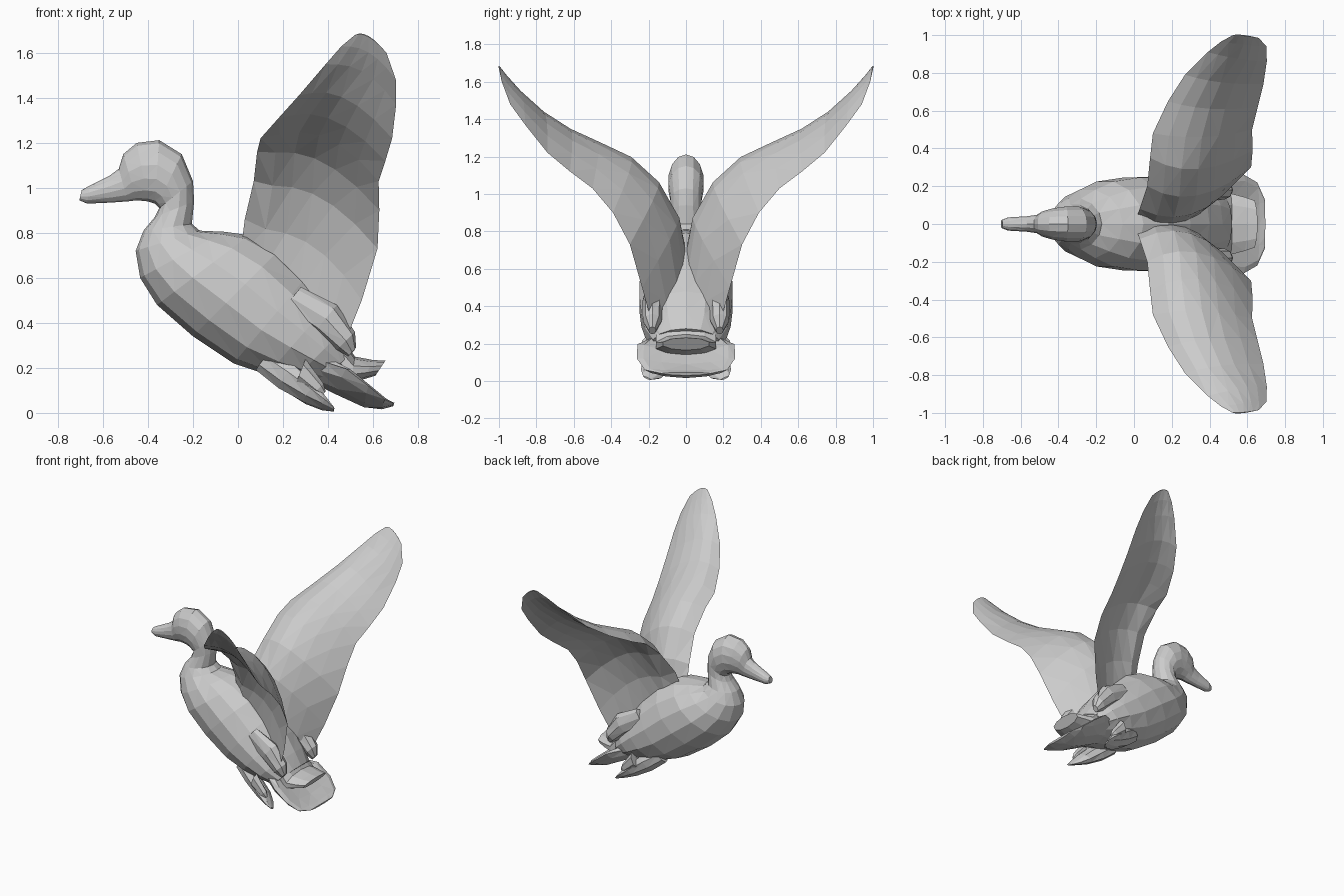
import bpy
import bmesh
import math
from mathutils import Vector

default = bpy.data.objects.get("Cube")
if default:
    bpy.data.objects.remove(default, do_unlink=True)

# One plain grey covers the whole bird
grey = bpy.data.materials.new("plain grey")
grey.use_nodes = True
colour = (0.6, 0.6, 0.6, 1)
grey.diffuse_color = colour
grey.node_tree.nodes["Principled BSDF"].inputs["Base Color"].default_value = colour


def skin(name, rings, mirrored=False):
    """Join closed rings of points into a capped, faceted solid."""
    bm = bmesh.new()
    loops = [[bm.verts.new(p) for p in ring] for ring in rings]
    count = len(loops[0])
    for a, b in zip(loops, loops[1:]):
        for i in range(count):
            j = (i + 1) % count
            bm.faces.new((a[i], a[j], b[j], b[i]))
    bm.faces.new(loops[0])
    bm.faces.new(loops[-1])
    bmesh.ops.triangulate(bm, faces=bm.faces[:])
    bmesh.ops.recalc_face_normals(bm, faces=bm.faces[:])
    mesh = bpy.data.meshes.new(name)
    bm.to_mesh(mesh)
    bm.free()
    mesh.materials.append(grey)
    obj = bpy.data.objects.new(name, mesh)
    bpy.context.collection.objects.link(obj)
    if mirrored:
        mod = obj.modifiers.new("Mirror", "MIRROR")
        mod.use_axis = (False, True, False)
        mod.use_mirror_merge = False
    return obj


def oval(section, sides=14, side_y=0.0, curl=0.0, roll=0.0):
    """Oval ring between an upper and a lower point in the side plane."""
    top_x, top_z, low_x, low_z, half_width = section
    top = Vector((top_x, side_y, top_z))
    low = Vector((low_x, side_y, low_z))
    middle, axis = (top + low) / 2, (top - low) / 2
    ring = []
    for i in range(sides):
        angle = math.tau * i / sides
        across = half_width * math.sin(angle)
        point = middle + axis * math.cos(angle)
        point.y += across
        point.z += curl * across ** 2 + roll * across
        ring.append(point)
    return ring


# Body from the bill through head, neck and breast to the rump:
# upper x, upper z, lower x, lower z, half width
bill = [
    (-.695, .99, -.705, .945, .022),
    (-.66, 1.01, -.67, .93, .036),
    (-.57, 1.055, -.56, .935, .042),
    (-.53, 1.085, -.49, .94, .05),
]
head = [
    (-.51, 1.15, -.45, .945, .068),
    (-.45, 1.2, -.4, .94, .085),
    (-.35, 1.212, -.37, .93, .095),
    (-.25, 1.15, -.36, .92, .095),
    (-.2, 1.03, -.35, .91, .084),
]
torso = [
    (-.195, .94, -.37, .87, .084),
    (-.205, .84, -.42, .81, .105),
    (-.17, .81, -.455, .72, .138),
    (-.06, .805, -.435, .6, .185),
    (.05, .79, -.36, .48, .23),
    (.18, .72, -.2, .34, .253),
    (.3, .6, -.02, .22, .255),
    (.4, .48, .13, .17, .245),
    (.47, .37, .25, .15, .225),
    (.52, .28, .36, .13, .18),
]
skin("body", [oval(s) for s in bill + head + torso])

# Tail: a wide fan curled up at its sides, with a short covert above
fan = [
    (.42, .24, .34, .13, .19),
    (.52, .15, .44, .08, .26),
    (.6, .09, .56, .025, .262),
    (.665, .055, .64, .016, .22),
    (.695, .045, .69, .03, .13),
]
curls = (1.2, 1.2, .9, .5, .2)
skin("tail_fan", [oval(s, sides=12, curl=c) for s, c in zip(fan, curls)])
covert = [
    (.43, .38, .4, .2, .16),
    (.52, .25, .5, .13, .17),
    (.6, .235, .56, .15, .15),
    (.655, .232, .61, .165, .13),
]
skin("tail_covert", [oval(s, sides=10) for s in covert])

# Webbed feet splaying out below the rump, each with a small spur
foot = [
    (.17, .27, .08, .19, .045),
    (.26, .21, .18, .11, .06),
    (.36, .11, .29, .05, .068),
    (.4, .055, .37, .022, .055),
    (.428, .02, .425, .01, .02),
]
skin("feet", [oval(s, sides=8, side_y=.12 + .022 * i, roll=.4)
              for i, s in enumerate(foot)], True)
spur = [
    (.3, .24, .26, .14, .03),
    (.38, .13, .34, .09, .025),
    (.39, .095, .375, .08, .01),
]
skin("foot_spurs", [oval(s, sides=6, side_y=.21) for s in spur], True)

# Folded flank feathers tucked under each wing root
flank = [
    (.28, .56, .2, .46, .03),
    (.44, .48, .34, .36, .055),
    (.52, .36, .44, .28, .05),
    (.525, .29, .49, .25, .02),
]
skin("flank_feathers", [oval(s, sides=8, side_y=.18) for s in flank], True)


def wing_ring(lead, crown, trail, thickness):
    """Cambered wing section through the leading edge, crown and trailing edge."""
    lead, crown, trail = Vector(lead), Vector(crown), Vector(trail)
    steps = [i / 6 for i in range(7)]
    upper = []
    for t in steps:
        upper.append(lead * (1 - t) * (1 - 2 * t) + crown * 4 * t * (1 - t)
                     + trail * t * (2 * t - 1))
    down = Vector((0, .75, -.65)) * thickness
    lower = [p + down * 2.4 * math.sqrt(t) * (1 - t)
             for p, t in zip(upper, steps)]
    return upper + lower[-2:0:-1]


# Wing sections from the shoulder to the rounded tip
wing = [
    ((.01, .02, .7), (.27, .015, .61), (.47, .18, .3), .13),
    ((.03, .08, .86), (.3, .05, .83), (.55, .235, .5), .125),
    ((.07, .2, 1.03), (.33, .15, 1.03), (.62, .3, .73), .1),
    ((.085, .35, 1.16), (.34, .29, 1.17), (.628, .39, .9), .07),
    ((.1, .48, 1.22), (.36, .46, 1.26), (.625, .5, 1.03), .05),
    ((.18, .65, 1.31), (.4, .61, 1.33), (.655, .62, 1.12), .035),
    ((.27, .79, 1.41), (.46, .75, 1.42), (.685, .74, 1.22), .028),
    ((.39, .91, 1.55), (.55, .875, 1.53), (.703, .86, 1.37), .02),
    ((.46, .965, 1.63), (.58, .95, 1.61), (.702, .94, 1.48), .014),
    ((.52, .998, 1.68), (.58, .997, 1.675), (.66, .985, 1.6), .006),
]
skin("wings", [wing_ring(*section) for section in wing], True)
